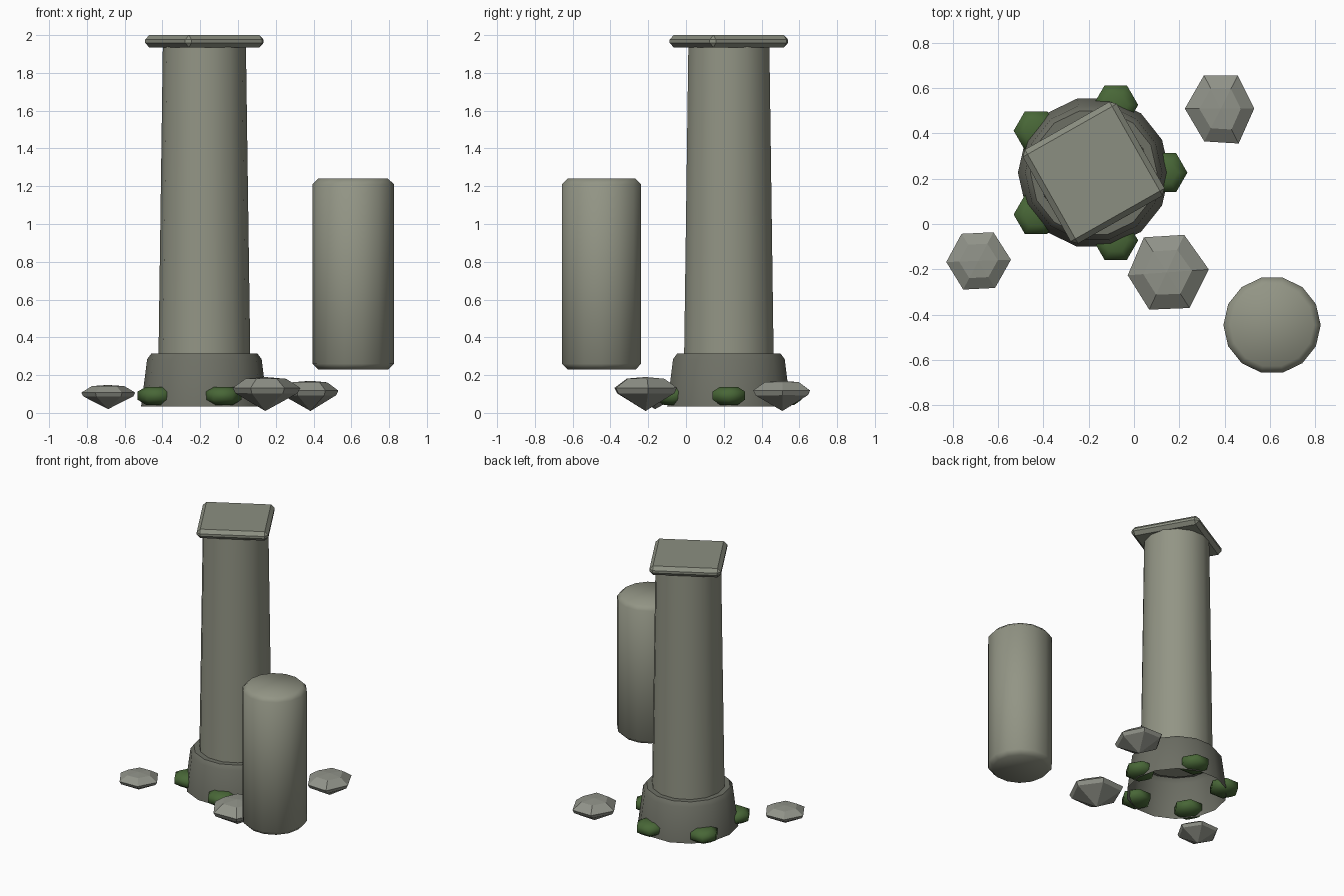
import bpy, bmesh, random
from math import cos, sin, pi, radians
from mathutils import Matrix

random.seed(4)
cube = bpy.data.objects.get("Cube")
if cube:
    bpy.data.objects.remove(cube, do_unlink=True)


def material(name, rgb):
    m = bpy.data.materials.new(name)
    m.use_nodes = True
    m.diffuse_color = (*rgb, 1)
    m.node_tree.nodes["Principled BSDF"].inputs["Base Color"].default_value = (*rgb, 1)
    return m


stone = material("warm_stone", (0.29, 0.30, 0.235))
slab_stone = material("slab_stone", (0.26, 0.275, 0.22))
dark_stone = material("dark_stone", (0.155, 0.16, 0.13))
rubble = material("rubble_grey", (0.28, 0.29, 0.25))
moss = material("moss_green", (0.065, 0.135, 0.038))


def finish(name, bm, mat, location, smooth=None):
    bmesh.ops.recalc_face_normals(bm, faces=bm.faces)
    me = bpy.data.meshes.new(name)
    bm.to_mesh(me)
    bm.free()
    me.materials.append(mat)
    if smooth is not None:
        me.shade_smooth()
        me.set_sharp_from_angle(angle=radians(smooth))
    ob = bpy.data.objects.new(name, me)
    ob.location = location
    bpy.context.collection.objects.link(ob)
    return ob


def turned(profile, sides, turn=0, caps=(True, True), jitter=0):
    """Stack of polygon rings from (radius, height) pairs; radius 0 is a tip."""
    bm = bmesh.new()
    rings = []
    wobble = [1 + random.uniform(-jitter, jitter) for _ in range(sides)]
    for r, z in profile:
        if r == 0:
            rings.append([bm.verts.new((0, 0, z))] * sides)
            continue
        ring = []
        for i in range(sides):
            a = 2 * pi * i / sides + turn
            ring.append(bm.verts.new((r * wobble[i] * cos(a), r * wobble[i] * sin(a),
                                      z + random.uniform(-jitter, jitter) * 0.1)))
        rings.append(ring)
    for low, high in zip(rings, rings[1:]):
        for i in range(sides):
            j = (i + 1) % sides
            corners = list(dict.fromkeys((low[i], low[j], high[j], high[i])))
            bm.faces.new(corners)
    for ring, wanted in zip((rings[0], rings[-1]), caps):
        if wanted and len(set(ring)) > 2:
            bm.faces.new(ring)
    return bm


SIDES = 14
CX, CY = -0.178, 0.227

# Flared base, open underneath
finish("column_base", turned([(0.335, 0.035), (0.303, 0.285), (0.28, 0.315)], SIDES,
                             caps=(False, True)), dark_stone, (CX, CY, 0), 32)

# Tapered shaft
finish("column_shaft", turned([(0.243, 0.30), (0.22, 1.94)], SIDES), stone, (CX, CY, 0), 40)

# Square slab on top, turned and bevelled
bm = bmesh.new()
bmesh.ops.create_cube(bm, size=1, matrix=Matrix.Diagonal((0.477, 0.477, 0.065, 1)))
bmesh.ops.bevel(bm, geom=bm.edges[:], offset=0.024, segments=1, affect='EDGES')
slab = finish("top_slab", bm, slab_stone, (CX, CY, 1.9675))
slab.rotation_euler.z = radians(29.5)

# Loose drum beside the column, rounded at both ends
finish("loose_drum", turned([(0.185, 0.23), (0.215, 0.26), (0.215, 1.21), (0.185, 1.24)], SIDES),
       stone, (0.61, -0.447, 0), 60)

# Moss clumps around the foot
for k in range(5):
    a = 2 * pi * k / 5
    finish(f"moss_clump_{k + 1}",
           turned([(0.055, -0.047), (0.099, -0.02), (0.099, 0.023), (0.055, 0.047)], 6),
           moss, (CX + 0.315 * cos(a), CY + 0.315 * sin(a), 0.09), 60)

# Fallen rocks: (name, x, y, width, depth, bottom, top, turn)
rocks = [("front", 0.144, -0.214, 0.362, 0.327, 0.01, 0.19, 4),
         ("back", 0.384, 0.51, 0.305, 0.30, 0.01, 0.17, 0),
         ("side", -0.688, -0.163, 0.278, 0.243, 0.02, 0.148, 2)]
for name, x, y, w, d, z0, z1, turn in rocks:
    bm = turned([(0, 0), (0.92, 0.52), (1, 0.68), (0.6, 0.95), (0, 1)], 6,
                radians(turn), jitter=0.05)
    bmesh.ops.scale(bm, vec=(w / 2, d / 1.732, z1 - z0), verts=bm.verts)
    finish(f"{name}_rock", bm, rubble, (x, y, z0))
